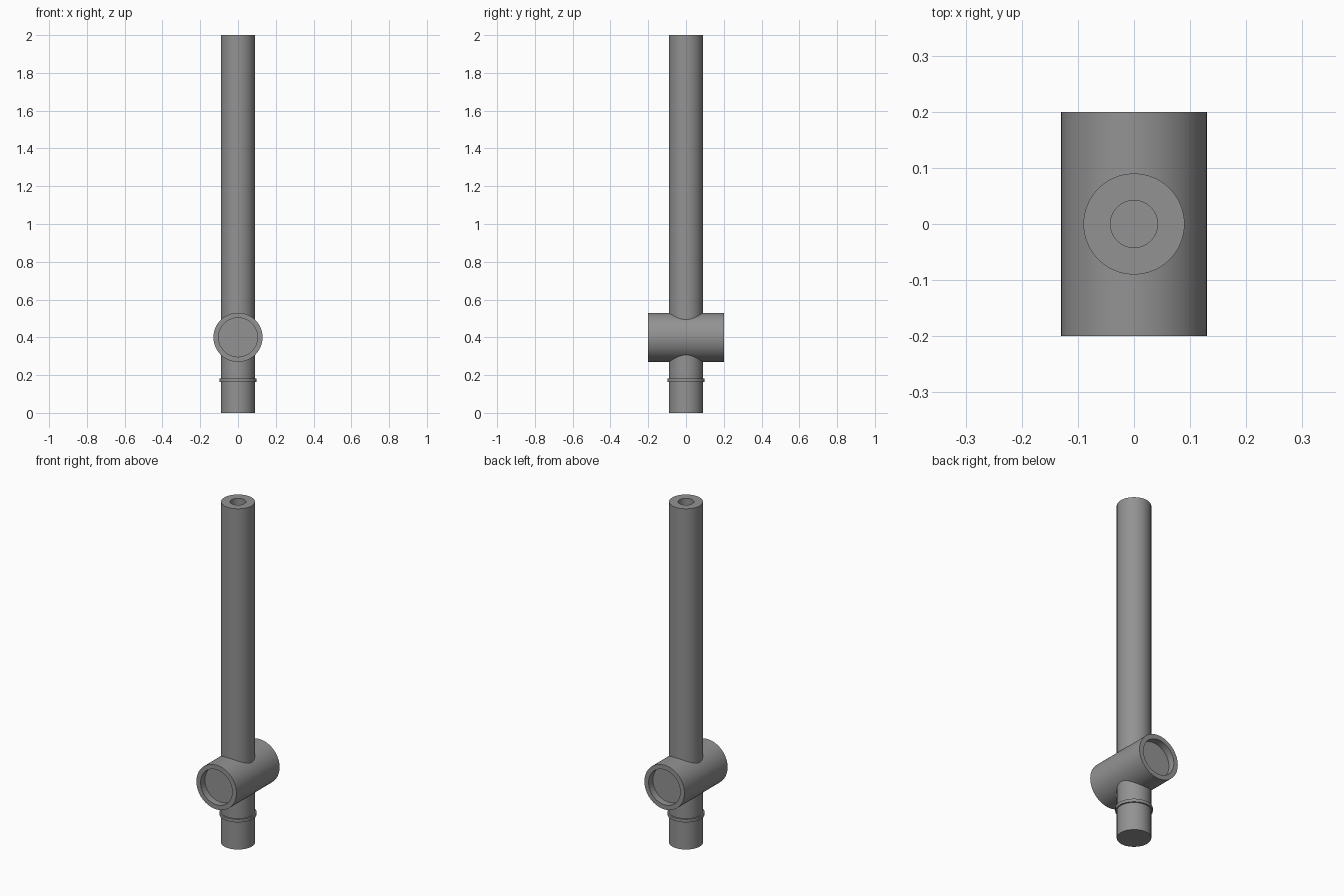
import bpy, bmesh, math
from mathutils import Matrix

if "Cube" in bpy.data.objects:
    bpy.data.objects.remove(bpy.data.objects["Cube"])

SIDES = 64
grey = bpy.data.materials.new("mid grey")
grey.diffuse_color = (0.29, 0.29, 0.29, 1)
grey.use_nodes = True
grey.node_tree.nodes["Principled BSDF"].inputs["Base Color"].default_value = grey.diffuse_color


def lathe(name, profile, matrix=Matrix()):
    """Turn a (radius, height) profile around z, then place it."""
    bm = bmesh.new()
    verts = [bm.verts.new((r, 0, z)) for r, z in profile]
    edges = [bm.edges.new(pair) for pair in zip(verts, verts[1:])]
    bmesh.ops.spin(bm, geom=verts + edges, cent=(0, 0, 0), axis=(0, 0, 1),
                   angle=math.tau, steps=SIDES)
    bmesh.ops.remove_doubles(bm, verts=bm.verts, dist=1e-5)
    bmesh.ops.recalc_face_normals(bm, faces=bm.faces)
    bm.transform(matrix)
    mesh = bpy.data.meshes.new(name)
    bm.to_mesh(mesh)
    bm.free()
    mesh.materials.append(grey)
    obj = bpy.data.objects.new(name, mesh)
    bpy.context.collection.objects.link(obj)
    bpy.ops.object.select_all(action='DESELECT')
    obj.select_set(True)
    bpy.context.view_layer.objects.active = obj
    bpy.ops.object.shade_smooth_by_angle(angle=math.radians(30))
    return obj


# Upright rod with a blind hole in its top end
lathe("rod", [(0, 0), (0.09, 0), (0.09, 2), (0.042, 2), (0.042, 1.9), (0, 1.9)])

# Thin collar near the foot
lathe("collar", [(0.085, 0.163), (0.098, 0.163), (0.098, 0.181),
                 (0.085, 0.181), (0.085, 0.163)])

# Cross hub lying along y, recessed at both ends
half = [(0, 0.16), (0.103, 0.16), (0.103, 0.2), (0.13, 0.2)]
hub = half + [(r, -z) for r, z in reversed(half)]
lathe("cross_hub", hub,
      Matrix.Translation((0, 0, 0.4)) @ Matrix.Rotation(math.pi / 2, 4, 'X'))
